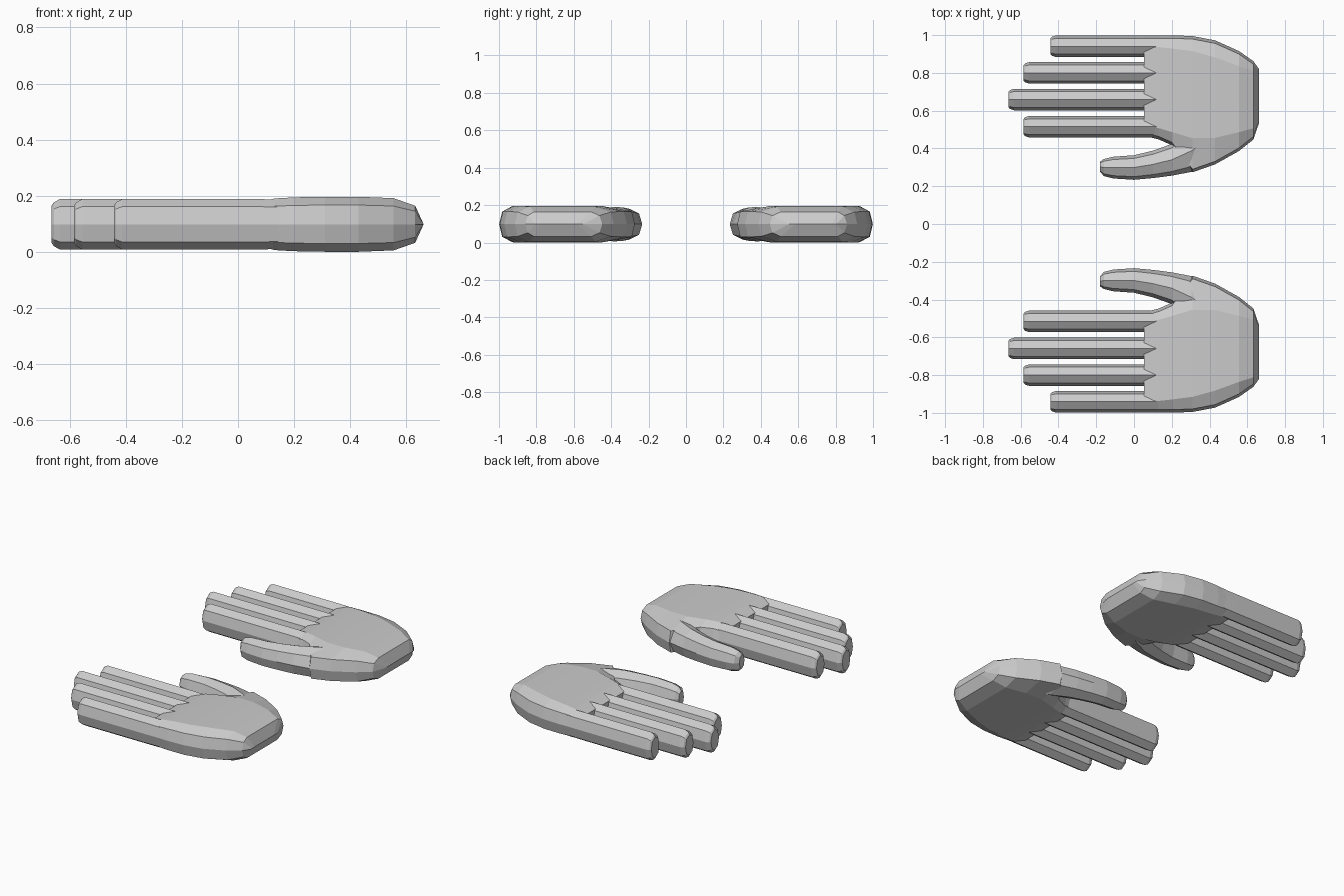
import bpy
import bmesh

if "Cube" in bpy.data.objects:
    bpy.data.objects.remove(bpy.data.objects["Cube"])

MID = 0.098  # height of the widest line of the hand

skin = bpy.data.materials.new("light grey")
skin.diffuse_color = (0.6, 0.6, 0.6, 1)
skin.use_nodes = True
skin.node_tree.nodes["Principled BSDF"].inputs["Base Color"].default_value = skin.diffuse_color


def section(x, lo, hi, h, in_lo, in_hi, edge):
    """Closed ring across y: bulging sides, bevelled shoulders, flat or ridged top."""
    upper = [(lo, 0), (lo + edge, 0.70 * h), (lo + in_lo, h),
             (hi - in_hi, h), (hi - edge, 0.70 * h), (hi, 0)]
    lower = [(y, -z) for y, z in upper[-2:0:-1]]
    return [(x, y, MID + z) for y, z in upper + lower]


def loft(name, rings):
    bm = bmesh.new()
    loops = [[bm.verts.new(p) for p in ring] for ring in rings]
    n = len(loops[0])
    for a, b in zip(loops, loops[1:]):
        for i in range(n):
            j = (i + 1) % n
            bm.faces.new((a[i], a[j], b[j], b[i]))
    for loop in (loops[0], loops[-1]):
        # a ring squeezed to a line closes itself and needs no cap
        if max(v.co.z for v in loop) - min(v.co.z for v in loop) > 1e-4:
            bm.faces.new(loop)
    bmesh.ops.remove_doubles(bm, verts=bm.verts, dist=1e-5)
    bmesh.ops.recalc_face_normals(bm, faces=bm.faces)
    mesh = bpy.data.meshes.new(name)
    bm.to_mesh(mesh)
    bm.free()
    mesh.materials.append(skin)
    obj = bpy.data.objects.new(name, mesh)
    bpy.context.collection.objects.link(obj)
    return obj


def digit(name, stations):
    """Ridged eight-sided finger from (x, low y, high y, half height)."""
    return loft(name, [section(x, lo, hi, h, (hi - lo) / 2, (hi - lo) / 2, (hi - lo) * 0.13)
                       for x, lo, hi, h in stations])


# Palm, from the finger webs to the wrist: x, low y, high y, half height, shoulders
palm = loft("hands", [section(*s, 0.016) for s in (
    (0.052, 0.468, 0.985, 0.070, 0.05, 0.05),
    (0.130, 0.448, 0.997, 0.092, 0.06, 0.06),
    (0.200, 0.417, 0.999, 0.096, 0.07, 0.07),
    (0.310, 0.274, 0.995, 0.098, 0.18, 0.08),
    (0.430, 0.316, 0.972, 0.098, 0.14, 0.09),
    (0.555, 0.386, 0.916, 0.093, 0.10, 0.08),
    (0.632, 0.447, 0.862, 0.066, 0.06, 0.05),
    (0.662, 0.535, 0.820, 0.000, 0.05, 0.04),
)])

# Four straight fingers: name, centre y, tip x
parts = []
for name, y, tip in (("index_finger", 0.515, -0.585), ("middle_finger", 0.659, -0.665),
                     ("ring_finger", 0.800, -0.585), ("little_finger", 0.941, -0.443)):
    parts.append(digit(name, [(x, y - w, y + w, h) for x, w, h in (
        (tip, 0.040, 0.066), (tip + 0.008, 0.050, 0.078),
        (tip + 0.030, 0.057, 0.090), (0.05, 0.057, 0.090), (0.17, 0.056, 0.088))]))

# Curved thumb
parts.append(digit("thumb", [
    (-0.180, 0.278, 0.330, 0.045),
    (-0.160, 0.254, 0.344, 0.064),
    (-0.110, 0.241, 0.356, 0.076),
    (0.000, 0.234, 0.364, 0.081),
    (0.100, 0.243, 0.388, 0.085),
    (0.200, 0.256, 0.424, 0.090),
    (0.305, 0.276, 0.500, 0.092),
    (0.360, 0.320, 0.540, 0.085),
]))

# Fuse the digits into the palm
bpy.context.view_layer.objects.active = palm
for part in parts:
    mod = palm.modifiers.new("fuse", 'BOOLEAN')
    mod.operation = 'UNION'
    mod.solver = 'EXACT'
    mod.object = part
    bpy.ops.object.modifier_apply(modifier=mod.name)
    bpy.data.objects.remove(part)

# Second hand mirrored across the centre line
mirror = palm.modifiers.new("other_hand", 'MIRROR')
mirror.use_axis = (False, True, False)
mirror.use_mirror_merge = False
